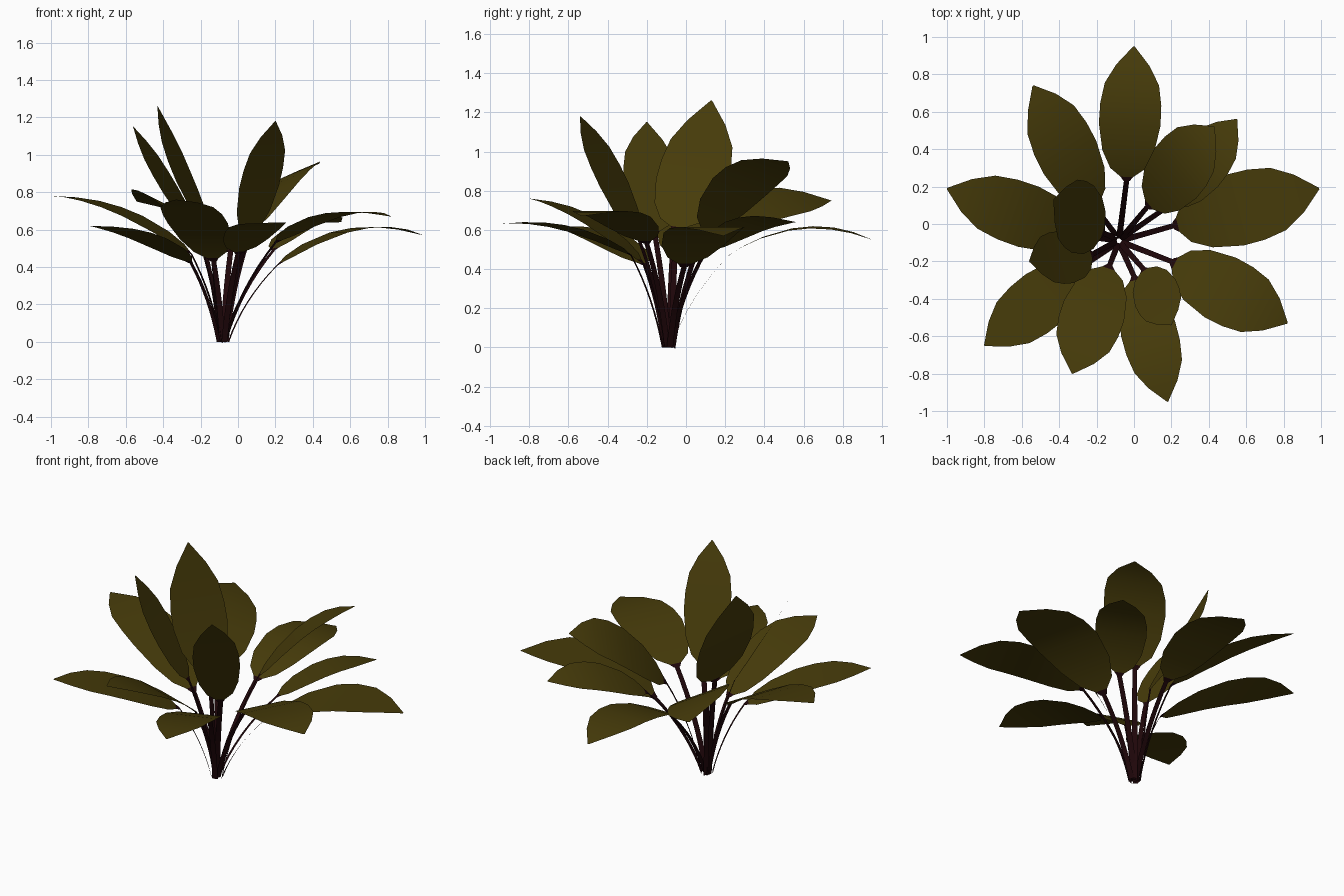
import bpy
from math import radians
from mathutils import Vector, Matrix

cube = bpy.data.objects.get("Cube")
if cube:
    bpy.data.objects.remove(cube, do_unlink=True)


def make_material(name, colour):
    mat = bpy.data.materials.new(name)
    mat.use_nodes = True
    mat.diffuse_color = colour
    shader = mat.node_tree.nodes["Principled BSDF"]
    shader.inputs["Base Color"].default_value = colour
    shader.inputs["Roughness"].default_value = 0.8
    return mat


LEAF_GREEN = make_material("olive_leaf", (0.062, 0.044, 0.003, 1))
STEM_RED = make_material("dark_red_stem", (0.014, 0.002, 0.003, 1))

CROWN = Vector((-0.08, -0.09, 0))   # where all stems meet the ground
STEM_WIDTH = 0.028

# Blade outline: fraction along the blade, fraction of the full width
OUTLINE = [(0, 0.1), (0.03, 0.2), (0.09, 0.55), (0.22, 0.84), (0.42, 1),
           (0.57, 0.99), (0.72, 0.88), (0.86, 0.54), (1, 0.02)]


def bezier(a, b, c, t):
    return a.lerp(b, t).lerp(b.lerp(c, t), t)


def make_strip(name, rows, materials, collar_faces=0):
    """Ribbon from rows of (centre, across vector, width)."""
    verts, faces = [], []
    for centre, across, width in rows:
        verts += [centre - across * width / 2, centre + across * width / 2]
    for i in range(len(rows) - 1):
        k = 2 * i
        faces.append((k, k + 1, k + 3, k + 2))
    mesh = bpy.data.meshes.new(name)
    mesh.from_pydata(verts, [], faces)
    for mat in materials:
        mesh.materials.append(mat)
    for i, poly in enumerate(mesh.polygons):
        poly.use_smooth = True
        if i < collar_faces:
            poly.material_index = 1
    obj = bpy.data.objects.new(name, mesh)
    bpy.context.collection.objects.link(obj)


def make_leaf(name, foot_offset, base, tip, mid_height, width, roll):
    base, tip = Vector(base), Vector(tip)
    along = (tip - base).normalized()
    flat = Vector((along.x, along.y, 0)).normalized()
    across = Vector((flat.y, -flat.x, 0))
    across = Matrix.Rotation(radians(roll), 3, along) @ across

    # Blade arches through its middle height, with a red collar at the base
    bend = (base + tip) / 2
    bend.z = 2 * mid_height - bend.z
    rows = [(bezier(base, bend, tip, t), across, w * width) for t, w in OUTLINE]
    make_strip(name + "_blade", rows, [LEAF_GREEN, STEM_RED], collar_faces=1)

    # Flat stem rises from the crown, then leans outward to the blade
    foot = CROWN + flat * foot_offset
    knee = foot.lerp(base, 0.3)
    knee.z = base.z * 0.55
    steps = 8
    rows = [(bezier(foot, knee, base, i / steps), across,
             STEM_WIDTH * (1.2 - 0.2 * i / steps)) for i in range(steps + 1)]
    make_strip(name + "_stem", rows, [STEM_RED])


# Each leaf: blade base, tip, middle height, width, roll in degrees
LEAVES = {
    "back_leaf": ((-.04, .23, .48), (0, .95, .55), .61, .33, 2),
    "back_right_leaf": ((-.2, .08, .58), (-.54, .74, .75), .73, .36, 23),
    "right_leaf": ((-.25, -.07, .47), (-1, .19, .78), .7, .34, 0),
    "front_right_leaf": ((-.25, -.21, .42), (-.8, -.65, .62), .57, .32, 0),
    "front_inner_leaf": ((-.13, -.22, .43), (-.33, -.8, .76), .66, .34, 0),
    "front_leaf": ((0, -.28, .47), (.18, -.95, .63), .61, .3, 2),
    "front_left_leaf": ((.2, -.2, .53), (.82, -.53, .67), .68, .36, 0),
    "left_leaf": ((.21, -.01, .41), (.99, .19, .57), .6, .39, 0),
    "back_left_leaf": ((.19, .1, .49), (.55, .56, .64), .63, .29, -10),
    "raised_back_leaf": ((.07, .09, .58), (.43, .52, .95), .85, .36, -18),
    "upright_front_leaf": ((.05, -.24, .55), (.2, -.54, 1.18), .88, .26, 9),
    "upright_back_leaf": ((-.16, -.05, .6), (-.43, .13, 1.26), .89, .38, 17),
    "upright_right_leaf": ((-.22, -.16, .58), (-.56, -.2, 1.15), .86, .29, 11),
}
for number, (leaf_name, shape) in enumerate(LEAVES.items()):
    make_leaf(leaf_name, 0.03 if number % 2 else 0.012, *shape)
